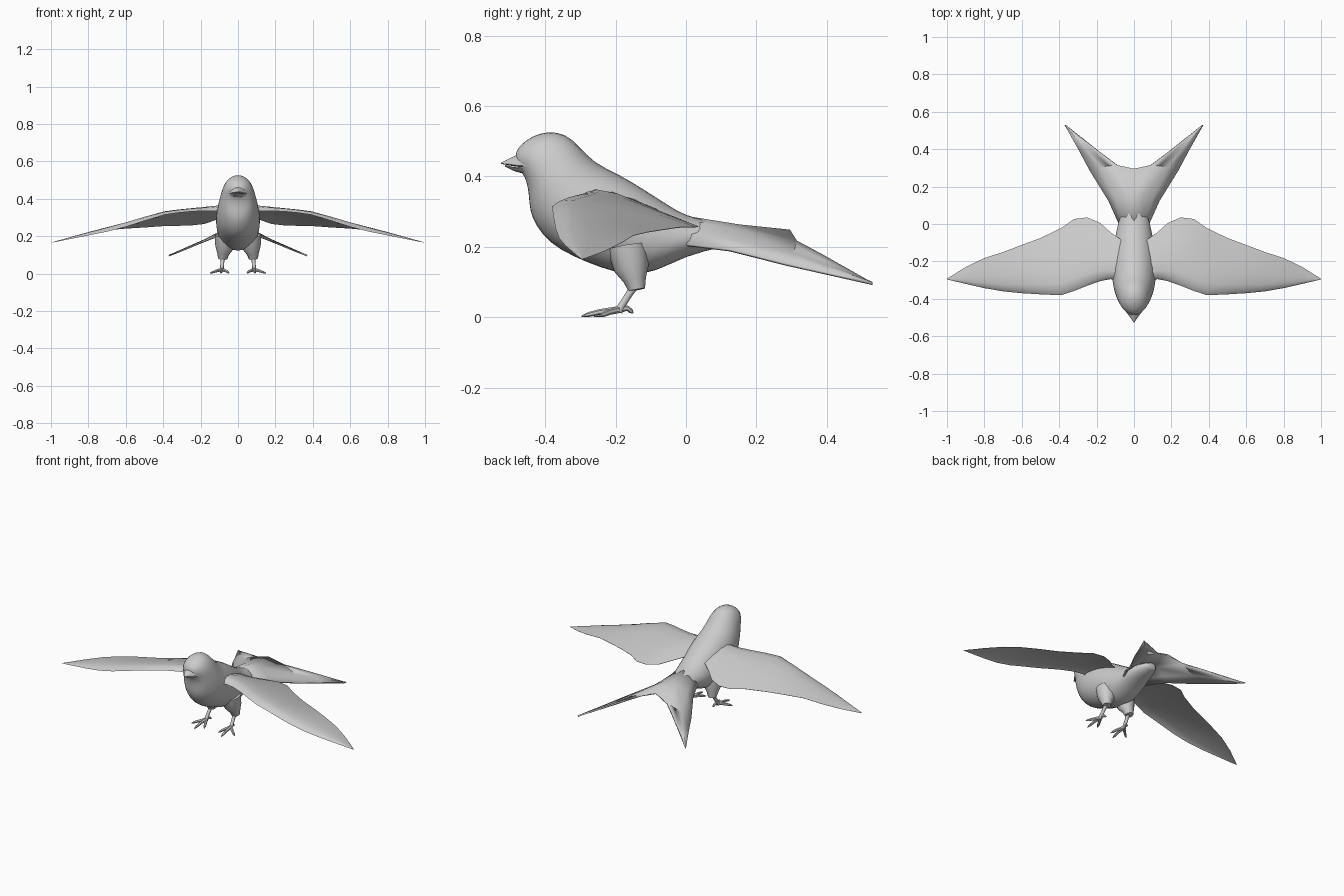
import bpy, bmesh, math
from mathutils import Vector

grey = bpy.data.materials.new("plain grey")
grey.diffuse_color = (0.6, 0.6, 0.6, 1)


def finish(name, bm, mirror=False, solid=0, sub=0, angle=45):
    """Turn a bmesh into a smooth-shaded object, optionally mirrored in x."""
    bmesh.ops.remove_doubles(bm, verts=bm.verts, dist=0.0003)
    bmesh.ops.recalc_face_normals(bm, faces=bm.faces)
    me = bpy.data.meshes.new(name)
    bm.to_mesh(me)
    bm.free()
    me.materials.append(grey)
    ob = bpy.data.objects.new(name, me)
    bpy.context.collection.objects.link(ob)
    bpy.ops.object.select_all(action='DESELECT')
    bpy.context.view_layer.objects.active = ob
    ob.select_set(True)
    bpy.ops.object.shade_smooth_by_angle(angle=math.radians(angle))
    if mirror:
        m = ob.modifiers.new("mirror", 'MIRROR')
        m.merge_threshold = 0.001
    if solid:
        s = ob.modifiers.new("thickness", 'SOLIDIFY')
        s.thickness = solid
        s.offset = 0
    if sub:
        ob.modifiers.new("smooth", 'SUBSURF').levels = sub
        ob.modifiers["smooth"].render_levels = sub
    return ob


def loft(bm, rings, closed=True, caps=True):
    """Skin a list of point rings."""
    vs = [[bm.verts.new(p) for p in r] for r in rings]
    n = len(rings[0])
    for a, b in zip(vs, vs[1:]):
        for i in range(n if closed else n - 1):
            j = (i + 1) % n
            bm.faces.new((a[i], a[j], b[j], b[i]))
    if caps:
        bm.faces.new(vs[0])
        bm.faces.new(vs[-1])


def tube(bm, path, radii, n=8):
    """Tapered tube through the path points."""
    pts = [Vector(p) for p in path]
    rings = []
    for i, p in enumerate(pts):
        d = (pts[min(i + 1, len(pts) - 1)] - pts[max(i - 1, 0)]).normalized()
        u = d.cross(Vector((1, 0, 0)) if abs(d.x) < 0.8 else Vector((0, 1, 0))).normalized()
        v = d.cross(u)
        rings.append([p + radii[i] * (u * math.cos(t) + v * math.sin(t))
                      for t in (2 * math.pi * k / n for k in range(n))])
    loft(bm, rings)


# Head and body: tilted rings given by back point, belly point and half width
BODY = [
    (-.487, .463, -.480, .418, .022), (-.475, .487, -.464, .410, .045),
    (-.440, .516, -.453, .385, .068), (-.390, .532, -.446, .345, .082),
    (-.340, .523, -.446, .300, .092), (-.305, .492, -.427, .255, .104),
    (-.260, .440, -.388, .207, .116), (-.190, .410, -.325, .171, .122),
    (-.120, .367, -.245, .138, .118), (-.050, .321, -.165, .116, .110),
    (0.00, .290, -.090, .125, .098), (.060, .276, .000, .175, .080),
    (.120, .263, .105, .199, .055), (.170, .255, .165, .215, .030),
]
rings = []
for ty, tz, by, bz, w in BODY:
    c = Vector((0, (ty + by) / 2, (tz + bz) / 2))
    h = Vector((0, ty, tz)) - c
    rings.append([c + h * math.cos(t) + Vector((w * math.sin(t), 0, 0))
                  for t in (2 * math.pi * k / 16 for k in range(16))])
bm = bmesh.new()
loft(bm, rings)
finish("body", bm, sub=1)

# Beak: two flattened cones with a narrow mouth gap


def beak(name, sections):
    bm = bmesh.new()
    loft(bm, [[(w * math.cos(t), y, zc + (up if math.sin(t) > 0 else dn) * math.sin(t))
               for t in (2 * math.pi * k / 12 for k in range(12))]
              for y, zc, w, up, dn in sections])
    finish(name, bm)


beak("upper_beak", [(-.526, .437, .002, .002, .001), (-.505, .435, .016, .014, .003),
                    (-.484, .432, .032, .028, .004), (-.455, .430, .054, .045, .004)])
beak("lower_beak", [(-.515, .431, .003, .002, .002), (-.490, .424, .022, .003, .008),
                    (-.455, .420, .046, .004, .014)])

# Wings: x, leading y z, trailing y z, camber, thickness
WING = [
    (.060, -.310, .330, -.090, .310, .030, .022),
    (.125, -.295, .335, -.045, .285, .028, .022),
    (.180, -.305, .335, .005, .266, .026, .020),
    (.250, -.330, .332, .035, .258, .024, .018),
    (.320, -.358, .325, .027, .256, .023, .018),
    (.390, -.381, .315, -.022, .255, .022, .018),
    (.500, -.376, .282, -.075, .247, .022, .016),
    (.600, -.370, .250, -.112, .241, .020, .014),
    (.700, -.360, .224, -.150, .232, .016, .012),
    (.800, -.343, .204, -.182, .212, .011, .009),
    (.900, -.320, .184, -.230, .188, .006, .006),
    (.960, -.306, .172, -.268, .174, .003, .004),
    (1.00, -.296, .165, -.293, .165, .000, .001),
]
TOP = [(0, 0), (.06, .6), (.18, 1), (.4, .8), (.7, .4), (1, .08)]
rings = []
for x, ly, lz, ty, tz, cam, th in WING:
    ring = []
    for side, pts in ((1, TOP), (-1, TOP[:0:-1])):
        for f, k in pts:
            bow = cam * min(1, 2.6 * math.sqrt(f) * (1 - f) if f else 0)
            ring.append((x, ly + (ty - ly) * f, lz + (tz - lz) * f + bow + side * k * th / 2))
    rings.append(ring)
bm = bmesh.new()
loft(bm, rings)
finish("wings", bm, mirror=True)

# Forked tail: rows run from the centre ridge to the drooping outer edge
TAIL = [
    [(0, 0, .284), (.040, 0, .272), (.068, 0, .240), (.078, 0, .205)],
    [(0, .15, .260), (.050, .15, .247), (.100, .14, .215), (.135, .125, .190)],
    [(0, .295, .245), (.090, .315, .214), (.180, .305, .178), (.235, .285, .150)],
    [(.184, .385, .177), (.215, .395, .158), (.255, .400, .143), (.295, .397, .125)],
    [(.366, .528, .097), (.368, .529, .097), (.369, .530, .096), (.370, .530, .095)],
]
bm = bmesh.new()
loft(bm, TAIL[:3], closed=False, caps=False)
a, b, c = TAIL[2][1:]
loft(bm, [[a, Vector(a).lerp(Vector(b), .5), b, c], TAIL[3], TAIL[4]], closed=False, caps=False)
finish("tail", bm, mirror=True, solid=.008)

# Feathered thighs ending in a cuff
bm = bmesh.new()
tube(bm, [(.065, -.165, .200), (.072, -.155, .140), (.080, -.145, .105), (.082, -.140, .078)],
     [.060, .050, .032, .024], 12)
finish("thighs", bm, mirror=True)

# Shanks and clawed toes
bm = bmesh.new()
tube(bm, [(.082, -.140, .100), (.083, -.162, .065), (.086, -.182, .034), (.086, -.192, .016)],
     [.013, .010, .010, .012])
for tip, mid in (((.048, -.262, .003), (.064, -.228, .014)),
                 ((.092, -.297, .003), (.089, -.245, .015)),
                 ((.148, -.245, .003), (.116, -.220, .014)),
                 ((.078, -.150, .012), (.082, -.167, .026))):
    tube(bm, [(.086, -.190, .022), mid, Vector(mid).lerp(Vector(tip), .6), tip],
         [.010, .008, .007, .002], 6)
finish("legs_and_toes", bm, mirror=True)
